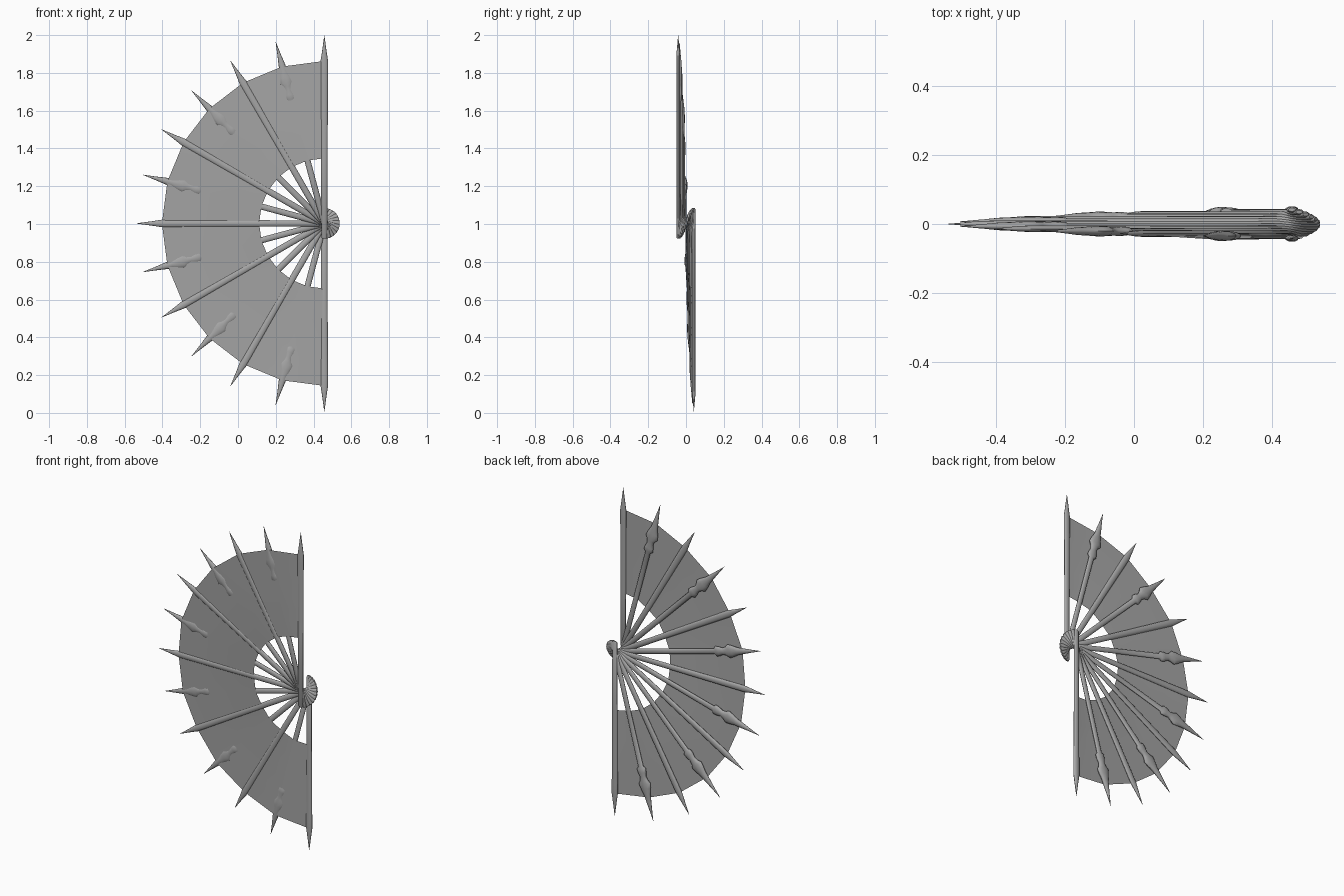
import bpy, bmesh, math

if "Cube" in bpy.data.objects:
    bpy.data.objects.remove(bpy.data.objects["Cube"])

PIVOT_X, PIVOT_Z = 0.457, 1.003
COUNT = 13
PITCH = 0.0069          # depth step between neighbouring ribs

grey = bpy.data.materials.new("warm_grey")
grey.diffuse_color = (0.38, 0.38, 0.38, 1)
grey.use_nodes = True
grey.node_tree.nodes["Principled BSDF"].inputs["Base Color"].default_value = grey.diffuse_color


def make_object(name, bm, angle):
    bmesh.ops.recalc_face_normals(bm, faces=bm.faces)
    mesh = bpy.data.meshes.new(name)
    bm.to_mesh(mesh)
    bm.free()
    mesh.materials.append(grey)
    ob = bpy.data.objects.new(name, mesh)
    bpy.context.collection.objects.link(ob)
    bpy.context.view_layer.objects.active = ob
    ob.select_set(True)
    bpy.ops.object.shade_smooth_by_angle(angle=math.radians(angle))
    ob.select_set(False)
    return ob


def place(r, side, y, a):
    """Point at distance r along a spoke at angle a from straight up."""
    return (PIVOT_X - r * math.sin(a) + side * math.cos(a), y,
            PIVOT_Z + r * math.cos(a) + side * math.sin(a))


def spoke(name, profile, y, a, sides=12):
    """Oval rod with profile of (distance, half width, half depth)."""
    bm = bmesh.new()
    rings = []
    for r, w, d in profile:
        rings.append([bm.verts.new(place(r, w * math.cos(t), y + d * math.sin(t), a))
                      for t in (2 * math.pi * k / sides for k in range(sides))])
    for p, q in zip(rings, rings[1:]):
        for k in range(sides):
            n = (k + 1) % sides
            bm.faces.new((p[k], p[n], q[n], q[k]))
    bm.faces.new(rings[0])
    bm.faces.new(rings[-1])
    return make_object(name, bm, 50)


# Plain ribs end in a spike, the others carry a flared spear head
plain = [(-0.081, 0.010, 0.005), (-0.074, 0.016, 0.009), (0.35, 0.017, 0.009),
         (0.80, 0.020, 0.010), (0.86, 0.020, 0.010), (0.91, 0.012, 0.008),
         (0.995, 0.0006, 0.0006)]
spear = [(-0.081, 0.010, 0.005), (-0.074, 0.016, 0.009), (0.35, 0.016, 0.009),
         (0.67, 0.017, 0.009), (0.682, 0.031, 0.013), (0.705, 0.028, 0.014),
         (0.73, 0.020, 0.013), (0.752, 0.026, 0.014), (0.772, 0.041, 0.015),
         (0.80, 0.034, 0.015), (0.835, 0.022, 0.013), (0.88, 0.016, 0.011),
         (0.92, 0.010, 0.007), (0.995, 0.0006, 0.0006)]

angles = [math.pi * i / (COUNT - 1) for i in range(COUNT)]
depths = [(i - (COUNT - 1) / 2) * PITCH for i in range(COUNT)]
for i in range(COUNT):
    if i % 2:
        spoke(f"spear_rib_{i}", spear, depths[i], angles[i])
    else:
        spoke(f"plain_rib_{i}", plain, depths[i], angles[i])

# Pleated sheet that lies over the spear ribs and dips at the plain ribs
bm = bmesh.new()
columns = []
for i in range(COUNT):
    y = depths[i] - (0.0105 if i % 2 else 0.004)
    columns.append([bm.verts.new(place(r, 0, y, angles[i]))
                    for r in (0.345, 0.52, 0.69, 0.86)])
for p, q in zip(columns, columns[1:]):
    for k in range(3):
        bm.faces.new((p[k], p[k + 1], q[k + 1], q[k]))
make_object("fan_sheet", bm, 60)
